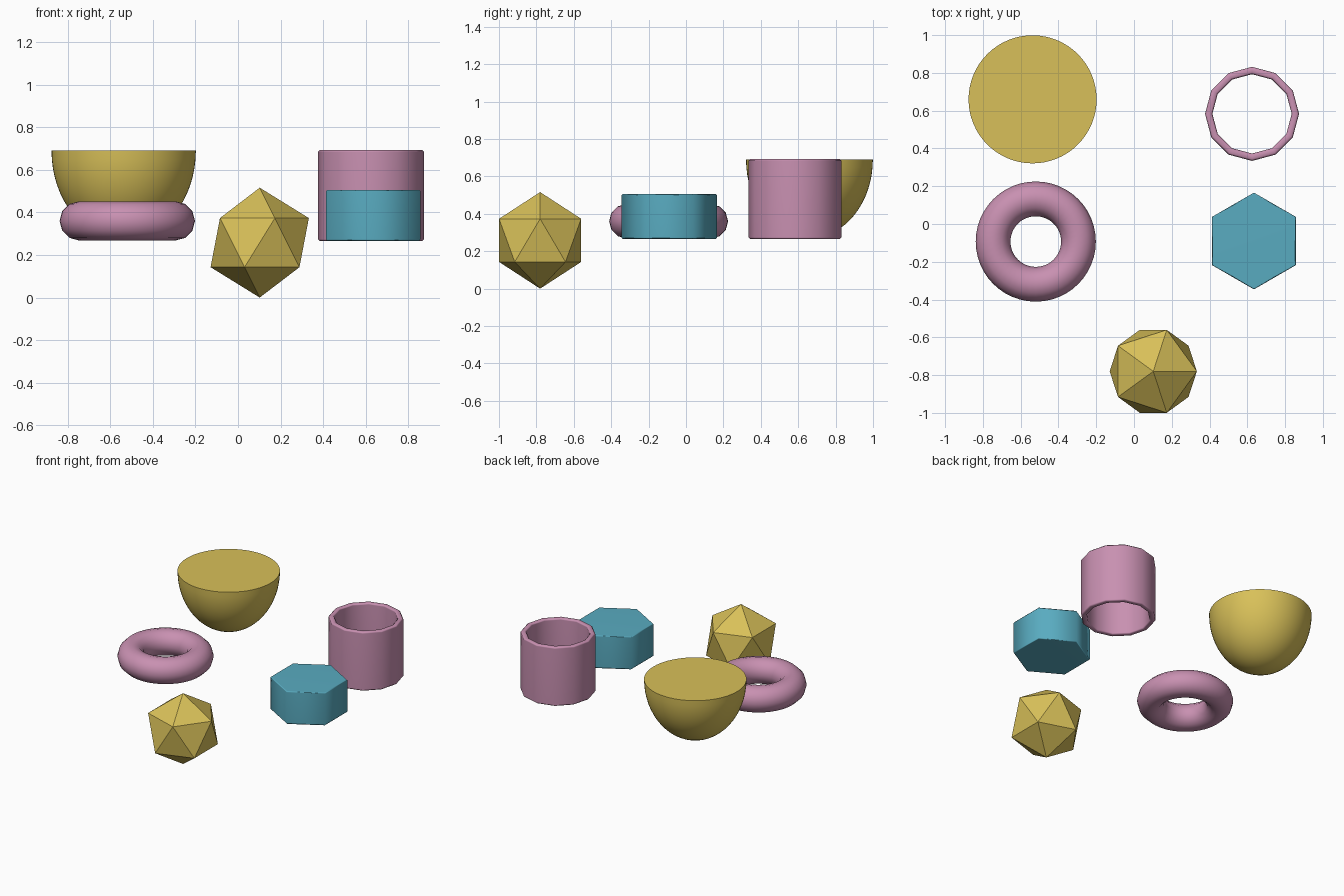
import bpy, bmesh
from math import sin, cos, pi, radians

if "Cube" in bpy.data.objects:
    bpy.data.objects.remove(bpy.data.objects["Cube"])


def material(name, rgb):
    m = bpy.data.materials.new(name)
    m.diffuse_color = (*rgb, 1)
    m.use_nodes = True
    m.node_tree.nodes["Principled BSDF"].inputs["Base Color"].default_value = m.diffuse_color
    return m


YELLOW = material("yellow", (0.69, 0.53, 0.10))
PINK = material("pink", (0.58, 0.28, 0.44))
CYAN = material("cyan", (0.10, 0.41, 0.53))


def finish(name, bm, loc, mat, angle=None):
    bmesh.ops.recalc_face_normals(bm, faces=bm.faces)
    me = bpy.data.meshes.new(name)
    bm.to_mesh(me)
    bm.free()
    me.materials.append(mat)
    if angle is not None:
        me.shade_smooth()
        me.set_sharp_from_angle(angle=radians(angle))
    ob = bpy.data.objects.new(name, me)
    ob.location = loc
    bpy.context.collection.objects.link(ob)
    return ob


def lathe(name, profile, sides, loc, mat, closed=False, angle=40):
    """Turn an (r, z) profile about z; open profiles are capped at the ends."""
    bm = bmesh.new()
    rings = []
    for r, z in profile:
        rings.append([bm.verts.new((r * sin(2 * pi * i / sides),
                                    r * cos(2 * pi * i / sides), z))
                      for i in range(sides)])
    pairs = list(zip(rings, rings[1:]))
    if closed:
        pairs.append((rings[-1], rings[0]))
    else:
        bm.faces.new(rings[0])
        bm.faces.new(rings[-1])
    for a, b in pairs:
        for i in range(sides):
            j = (i + 1) % sides
            bm.faces.new((a[i], a[j], b[j], b[i]))
    return finish(name, bm, loc, mat, angle)


def weighted(ob):
    ob.modifiers.new("weighted_normals", 'WEIGHTED_NORMAL').keep_sharp = True


# Solid half-ellipsoid bowl, flat side up
R, D = 0.339, 0.42
bowl = [(R * sin(t), -D * cos(t)) for t in [0.5 * pi * k / 16 for k in range(1, 17)]]
bowl[0] = (0.004, -D)
bowl.insert(1, (R * sin(pi / 32), -D * cos(pi / 32)))
lathe("half_bowl", bowl, 64, (-0.537, 0.66, 0.69), YELLOW)

# Ring
ring = [(0.226 + 0.092 * cos(2 * pi * k / 12), 0.092 * sin(2 * pi * k / 12))
        for k in range(12)]
lathe("ring", ring, 48, (-0.52, -0.093, 0.36), PINK, closed=True, angle=60)

# Twelve-sided tube with softened rims
ro, ri, h, b = 0.249, 0.210, 0.214, 0.009
tube = [(ro, -h + b), (ro, h - b), (ro - b, h), (ri + b, h),
        (ri, h - b), (ri, -h + b), (ri + b, -h), (ro - b, -h)]
weighted(lathe("tube", tube, 12, (0.625, 0.583, 0.479), PINK, closed=True, angle=50))

# Hexagonal block with softened edges
r, h, b = 0.256, 0.12, 0.007
block = [(r - b, -h), (r, -h + b), (r, h - b), (r - b, h)]
weighted(lathe("hex_block", block, 6, (0.635, -0.09, 0.386), CYAN, angle=65))

# Faceted twenty-sided gem
bm = bmesh.new()
bmesh.ops.create_icosphere(bm, subdivisions=1, radius=0.258)
finish("gem", bm, (0.102, -0.78, 0.258), YELLOW)
